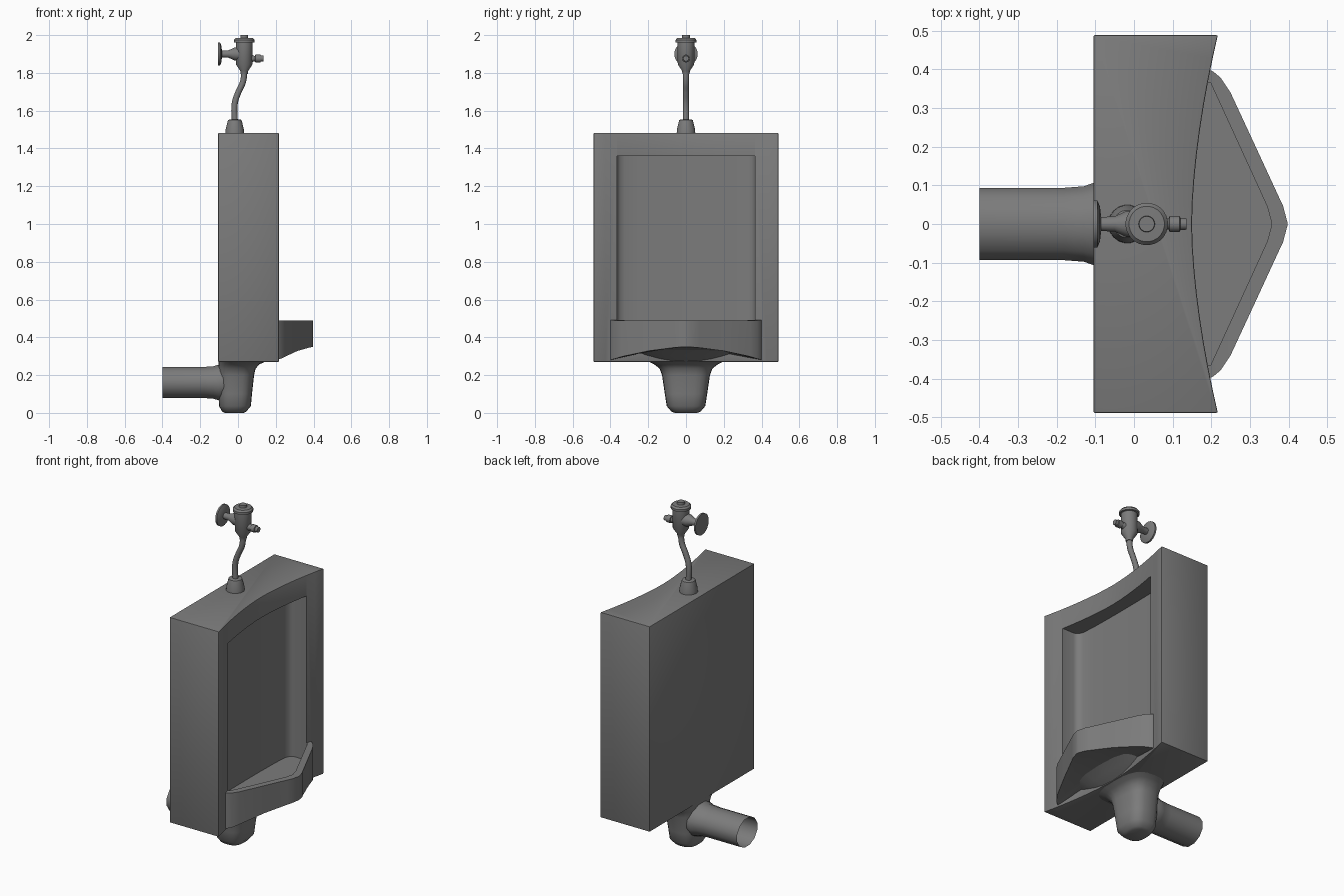
import bpy, bmesh, math
from mathutils import Vector, Matrix

cube = bpy.data.objects.get("Cube")
if cube:
    bpy.data.objects.remove(cube, do_unlink=True)

grey = bpy.data.materials.new("mid_grey")
grey.use_nodes = True
COLOR = (0.2, 0.2, 0.2, 1)
grey.diffuse_color = COLOR
grey.node_tree.nodes["Principled BSDF"].inputs["Base Color"].default_value = COLOR


def loft(name, rings, caps=True, smooth=40):
    """Skin a series of equal-length point loops."""
    bm = bmesh.new()
    loops = [[bm.verts.new(p) for p in ring] for ring in rings]
    n = len(loops[0])
    for a, b in zip(loops, loops[1:]):
        for i in range(n):
            j = (i + 1) % n
            bm.faces.new((a[i], a[j], b[j], b[i]))
    if caps:
        bm.faces.new(loops[0][::-1])
        bm.faces.new(loops[-1])
    bmesh.ops.recalc_face_normals(bm, faces=bm.faces)
    mesh = bpy.data.meshes.new(name)
    bm.to_mesh(mesh)
    bm.free()
    mesh.materials.append(grey)
    ob = bpy.data.objects.new(name, mesh)
    bpy.context.collection.objects.link(ob)
    if smooth:
        shade(ob, smooth)
    return ob


def shade(ob, angle):
    bpy.ops.object.select_all(action="DESELECT")
    ob.select_set(True)
    bpy.context.view_layer.objects.active = ob
    bpy.ops.object.shade_smooth_by_angle(angle=math.radians(angle))


def lathe(name, origin, profile, axis="Z", sides=20, squash=1.0, caps=True):
    """Turn (distance, radius) pairs about an axis through origin."""
    turn = Matrix.Rotation(math.pi / 2, 3, "Y") if axis == "X" else Matrix.Identity(3)
    rings = []
    for d, r in profile:
        angles = [2 * math.pi * (i + 0.5) / sides for i in range(sides)]
        rings.append([Vector(origin) + turn @ Vector((r * squash * math.cos(a), r * math.sin(a), d))
                      for a in angles])
    return loft(name, rings, caps)


def prism(name, outline, z0, z1):
    return loft(name, [[(x, y, z) for x, y in outline] for z in (z0, z1)], smooth=0)


def apply(ob, mod):
    bpy.context.view_layer.objects.active = ob
    bpy.ops.object.modifier_apply(modifier=mod.name)


def boolean(target, other, operation):
    mod = target.modifiers.new(operation.lower(), "BOOLEAN")
    mod.object = other
    mod.operation = operation
    mod.solver = "EXACT"
    apply(target, mod)
    bpy.data.objects.remove(other, do_unlink=True)


# Cabinet body with a concave front and softened edges
STEPS = 16
front = []
for i in range(STEPS + 1):
    t = 2 * i / STEPS - 1
    front.append((0.15 + 0.067 * abs(t) ** 1.7, 0.489 * t))
body = prism("urinal_body", [(-0.105, -0.489)] + front + [(-0.105, 0.489)], 0.27, 1.482)
bevel = body.modifiers.new("soft_edges", "BEVEL")
bevel.width = 0.004
bevel.segments = 2
bevel.angle_limit = math.radians(40)
apply(body, bevel)

# Projecting lip: sections (x, half width, edge bottom, middle bottom, top)
sections = [(0.08, 0.4, 0.28, 0.3, 0.492), (0.195, 0.4, 0.28, 0.325, 0.492),
            (0.206, 0.394, 0.282, 0.327, 0.491), (0.225, 0.378, 0.286, 0.33, 0.49),
            (0.25, 0.34, 0.298, 0.333, 0.49), (0.315, 0.2, 0.328, 0.34, 0.49),
            (0.375, 0.07, 0.345, 0.346, 0.49), (0.385, 0.05, 0.347, 0.348, 0.49),
            (0.397, 0.005, 0.35, 0.35, 0.49)]
lip = loft("lip", [[(x, -w, b), (x, -w / 2, m), (x, w / 2, m), (x, w, b), (x, w, t), (x, -w, t)]
                   for x, w, b, m, t in sections], smooth=0)
boolean(body, lip, "UNION")

# Hollow for the basin, with rounded rear corners
half = [(0.07, 0.1), (0.073, 0.25), (0.078, 0.325), (0.087, 0.35), (0.1, 0.362),
        (0.115, 0.366), (0.198, 0.366), (0.345, 0.045), (0.356, 0.004)]
hollow = prism("hollow", half + [(x, -y) for x, y in reversed(half)], 0.39, 1.36)
boolean(body, hollow, "DIFFERENCE")
shade(body, 35)

# Drain trap: rounded oval rings (z, back, front, half width), flaring into the lip
trap_rings = []
for z, x0, x1, w in [(0.0, -0.07, 0.03, 0.06), (0.008, -0.085, 0.045, 0.078),
                     (0.036, -0.1, 0.068, 0.102), (0.1, -0.104, 0.074, 0.112),
                     (0.2, -0.104, 0.085, 0.127), (0.235, -0.104, 0.093, 0.14),
                     (0.258, -0.104, 0.115, 0.17), (0.273, -0.104, 0.15, 0.2),
                     (0.305, -0.104, 0.195, 0.27), (0.335, -0.104, 0.25, 0.3)]:
    ring = []
    for i in range(24):
        a = 2 * math.pi * i / 24
        c, s = math.cos(a), math.sin(a)
        ring.append(((x0 + x1) / 2 + (x1 - x0) / 2 * math.copysign(abs(c) ** 0.7, c),
                     w * math.copysign(abs(s) ** 0.7, s), z))
    trap_rings.append(ring)
loft("drain_trap", trap_rings, smooth=50)

# Waste pipe, open at the wall end
lathe("waste_pipe", (0, 0, 0.161),
      [(-0.4, 0.097), (-0.18, 0.097), (-0.13, 0.101), (-0.1, 0.112), (-0.05, 0.1)],
      axis="X", sides=12, squash=0.88, caps=False)

# Inlet collar
lathe("inlet_collar", (-0.017, 0, 0),
      [(1.475, 0.05), (1.5, 0.049), (1.54, 0.039), (1.55, 0.036), (1.553, 0.03)])

# Bent supply tube
curve = bpy.data.curves.new("supply_tube", "CURVE")
curve.dimensions = "3D"
curve.bevel_depth = 0.016
curve.bevel_resolution = 3
curve.resolution_u = 8
spline = curve.splines.new("BEZIER")
path = [(-0.017, 1.54), (-0.017, 1.64), (0.003, 1.7), (0.027, 1.755), (0.033, 1.82)]
spline.bezier_points.add(len(path) - 1)
for point, (x, z) in zip(spline.bezier_points, path):
    point.co = (x, 0, z)
    point.handle_left_type = point.handle_right_type = "AUTO"
curve.materials.append(grey)
bpy.context.collection.objects.link(bpy.data.objects.new("supply_tube", curve))

# Flush valve body with cap and button
lathe("valve_body", (0.033, 0, 0),
      [(1.795, 0.019), (1.81, 0.021), (1.845, 0.044), (1.96, 0.045), (1.962, 0.055),
       (1.975, 0.055), (1.985, 0.046), (1.986, 0.021), (2.0, 0.02)], sides=24)

# Wall flange and its branch pipe
lathe("wall_flange", (0, 0, 1.9),
      [(-0.105, 0.062), (-0.095, 0.062), (-0.088, 0.045), (-0.085, 0.018)], axis="X", sides=24)
lathe("branch_pipe", (0, 0, 1.9),
      [(-0.09, 0.018), (-0.05, 0.02), (-0.02, 0.034), (0.02, 0.037)], axis="X")

# Flush handle
lathe("flush_handle", (0, 0, 1.876),
      [(0.05, 0.03), (0.085, 0.015), (0.09, 0.015), (0.092, 0.021), (0.118, 0.021),
       (0.12, 0.016), (0.136, 0.015)], axis="X", sides=16)
